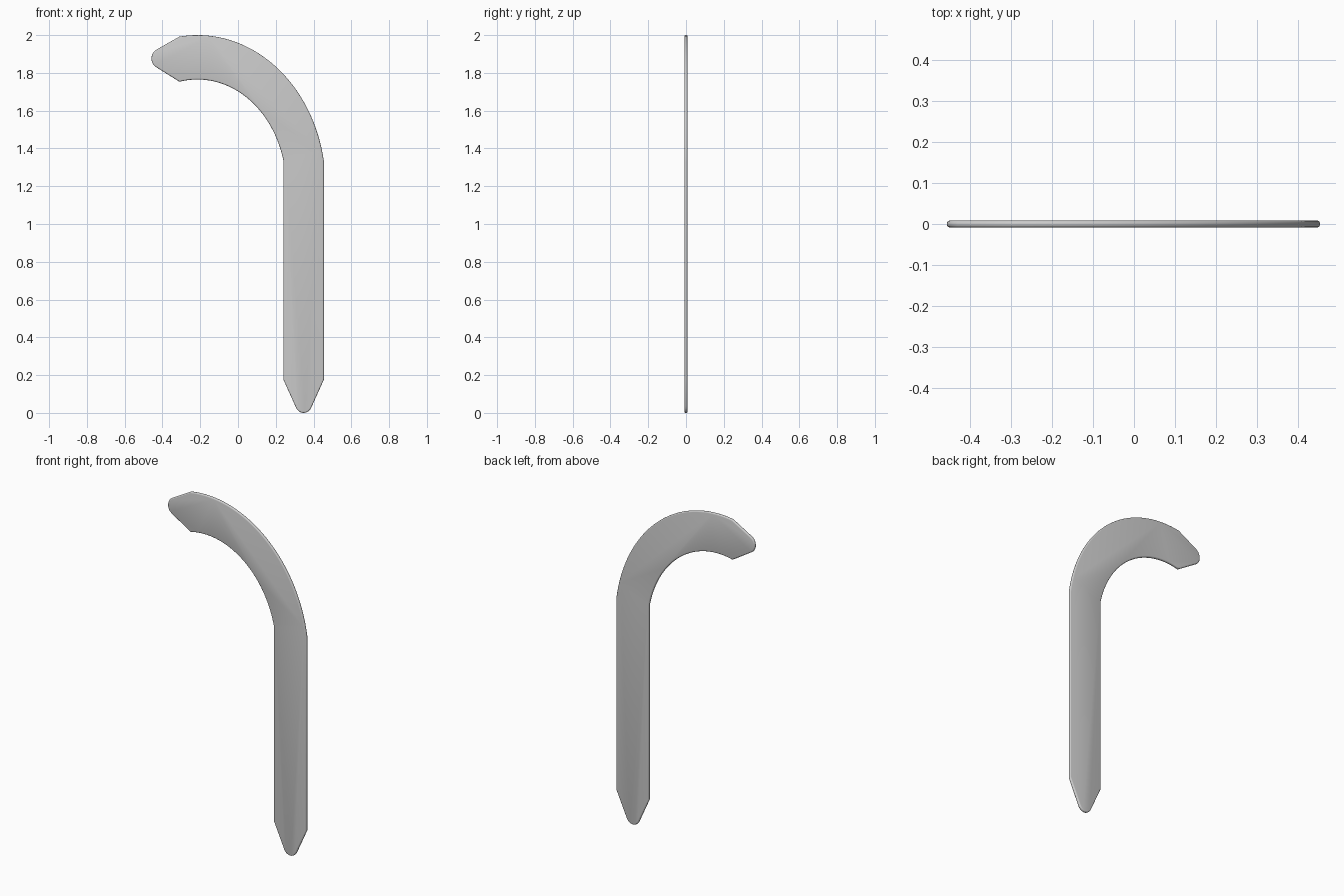
import bpy, bmesh, math

if "Cube" in bpy.data.objects:
    bpy.data.objects.remove(bpy.data.objects["Cube"])

HALF = 0.0085          # half plate thickness
CX, CZ = -0.215, 1.2   # centre of the bend


def bezier(a, b, c, d, n=10):
    pts = []
    for i in range(n + 1):
        t = i / n
        s = 1 - t
        pts.append(tuple(s**3 * p + 3 * s * s * t * q + 3 * s * t * t * r + t**3 * w
                         for p, q, r, w in zip(a, b, c, d)))
    return pts


def arc(rx, rz, x_start, x_end, n=40):
    a0 = math.acos((x_start - CX) / rx)
    a1 = math.acos((x_end - CX) / rx)
    return [(CX + rx * math.cos(a0 + (a1 - a0) * i / n),
             CZ + rz * math.sin(a0 + (a1 - a0) * i / n)) for i in range(n + 1)]


# Outline: pointed foot, shaft, outer bend, blunt head, inner bend
outline = [(0.24, 0.177)]
outline += bezier((0.304, 0.035), (0.320, -0.0117), (0.375, -0.0117), (0.391, 0.035))
outline += [(0.455, 0.177)]
outline += arc(0.679, 0.80, 0.455, -0.31)
outline += bezier((-0.432, 1.923), (-0.466, 1.904), (-0.466, 1.850), (-0.436, 1.832))
outline += arc(0.469, 0.565, -0.31, 0.24)

# Plate extruded from the outline
bm = bmesh.new()
face = bm.faces.new([bm.verts.new((x, -HALF, z)) for x, z in outline])
side = bmesh.ops.extrude_face_region(bm, geom=[face])
for v in side["geom"]:
    if isinstance(v, bmesh.types.BMVert):
        v.co.y = HALF
bmesh.ops.recalc_face_normals(bm, faces=bm.faces)
mesh = bpy.data.meshes.new("hooked_plate")
bm.to_mesh(mesh)
bm.free()
plate = bpy.data.objects.new("hooked_plate", mesh)
bpy.context.collection.objects.link(plate)

# Rounded rim
bevel = plate.modifiers.new("rim", "BEVEL")
bevel.width = 0.007
bevel.segments = 3
bevel.limit_method = 'ANGLE'
bevel.angle_limit = math.radians(60)
bevel.use_clamp_overlap = False

bpy.context.view_layer.objects.active = plate
plate.select_set(True)
bpy.ops.object.modifier_apply(modifier="rim")
bpy.ops.object.shade_smooth_by_angle(angle=math.radians(35))
